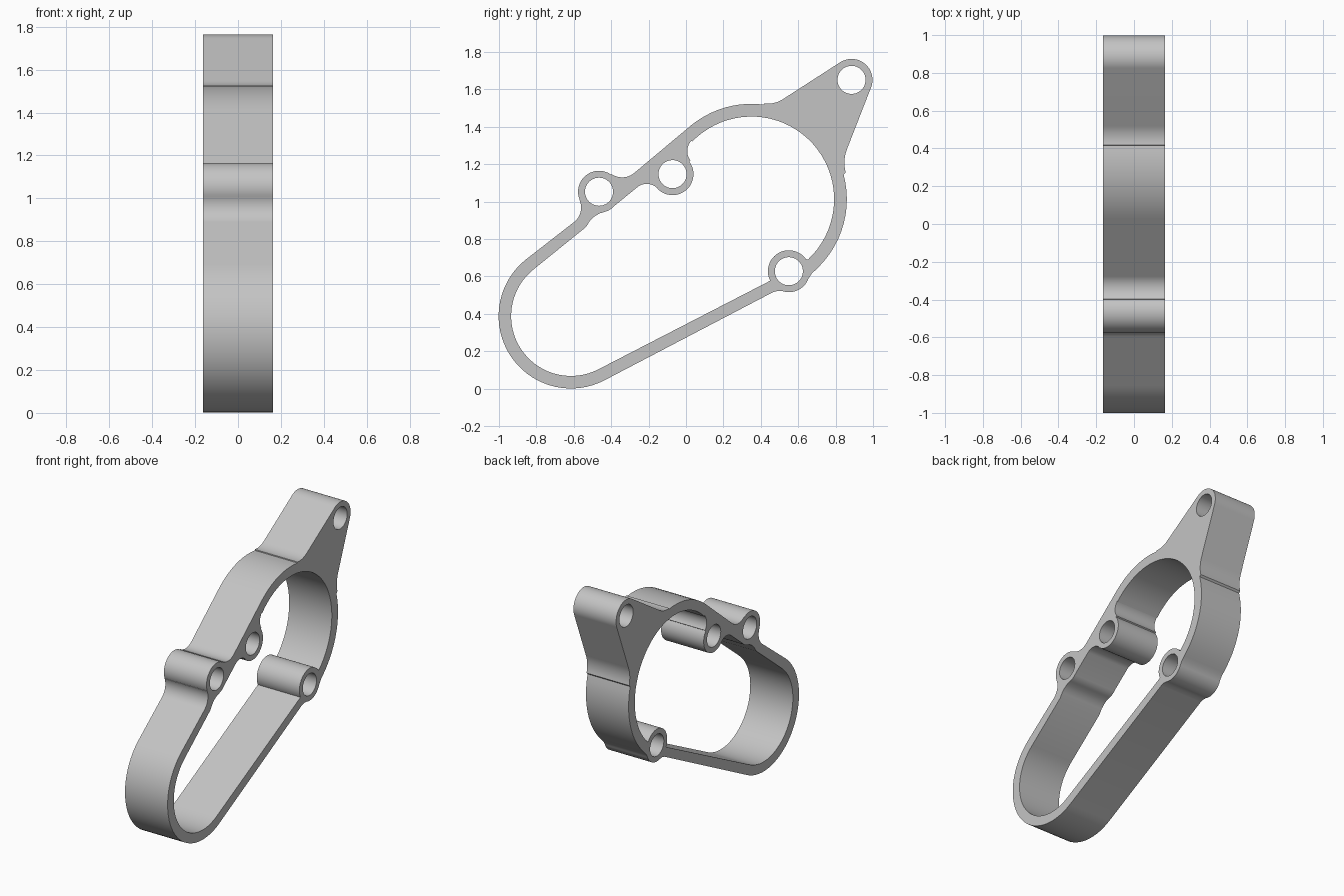
import bpy, bmesh
from math import radians, cos, sin, ceil

cube = bpy.data.objects.get("Cube")
if cube:
    bpy.data.objects.remove(cube)

HALF_WIDTH = 0.163
BOSS, HOLE = 0.112, 0.075
LOW, HIGH = (-0.615, 0.388), (0.35, 1.013)      # centres of the two round ends
A, B, C, D = (-0.465, 1.053), (-0.072, 1.147), (0.55, 0.628), (0.885, 1.651)


def arc(centre, r, start, end):
    """Points along an arc; the sweep sign sets the direction."""
    n = max(2, ceil(abs(end - start) / 5))
    angles = [radians(start + (end - start) * i / n) for i in range(n + 1)]
    return [(centre[0] + r * cos(a), centre[1] + r * sin(a)) for a in angles]


# Outer outline: arcs joined by straight runs
outer = (arc(LOW, 0.387, 128, 297.4)
         + [(0.465, 0.516), (0.49, 0.523)]
         + arc(C, BOSS, 252, 340)
         + [(0.672, 0.615), (0.69, 0.632)]
         + arc(HIGH, 0.51, -44, 15)
         + arc((1.047, 1.208), 0.2, 195, 158.5)
         + arc(D, BOSS, -21.5, 123)
         + arc((0.437, 1.674), 0.15, -57, -97.5)
         + arc(HIGH, 0.51, 82.5, 129)
         + arc((-0.341, 1.23), 0.1, -51, -125)
         + arc(A, BOSS, 55, 203)
         + arc((-0.661, 0.969), 0.1, 23, -52))

# Inner opening, stepping around the bosses that intrude on it
inner = (arc(LOW, 0.32, 128, 297.4)
         + arc(C, BOSS, 207, 36)
         + arc(HIGH, 0.442, -47, 136)
         + arc((0.088, 1.27), 0.081, 136, 217.5)
         + arc(B, BOSS, 37.5, -136)
         + arc((-0.21, 1.015), 0.08, 43.7, 129)
         + arc(A, BOSS, -42, -75)
         + [(-0.465, 0.936), (-0.49, 0.92), (-0.513, 0.898), (-0.535, 0.864)])

# Bolt holes
holes = [arc(c, HOLE, 0, 355) for c in (A, B, C, D)]

# Filled flat profile, extruded across the width
curve = bpy.data.curves.new("spacer_frame", "CURVE")
curve.dimensions = "2D"
curve.fill_mode = "BOTH"
curve.extrude = HALF_WIDTH
for loop in [outer, inner] + holes:
    spline = curve.splines.new("POLY")
    spline.points.add(len(loop) - 1)
    for point, (y, z) in zip(spline.points, loop):
        point.co = (y, z, 0, 1)
    spline.use_cyclic_u = True

frame = bpy.data.objects.new("spacer_frame", curve)
frame.rotation_euler = (radians(90), 0, radians(90))
bpy.context.collection.objects.link(frame)
bpy.ops.object.select_all(action="DESELECT")
frame.select_set(True)
bpy.context.view_layer.objects.active = frame
bpy.ops.object.convert(target="MESH")
bpy.ops.object.transform_apply(location=False, rotation=True, scale=False)
frame = bpy.context.object

# Weld caps to walls
bm = bmesh.new()
bm.from_mesh(frame.data)
bmesh.ops.remove_doubles(bm, verts=bm.verts, dist=0.0005)
bmesh.ops.recalc_face_normals(bm, faces=bm.faces)
bm.to_mesh(frame.data)
bm.free()
bpy.ops.object.shade_smooth_by_angle(angle=radians(30))

# Plain grey metal
grey = bpy.data.materials.new("light_grey")
grey.use_nodes = True
colour = (0.55, 0.55, 0.55, 1)
grey.diffuse_color = colour
grey.node_tree.nodes["Principled BSDF"].inputs["Base Color"].default_value = colour
frame.data.materials.clear()
frame.data.materials.append(grey)
